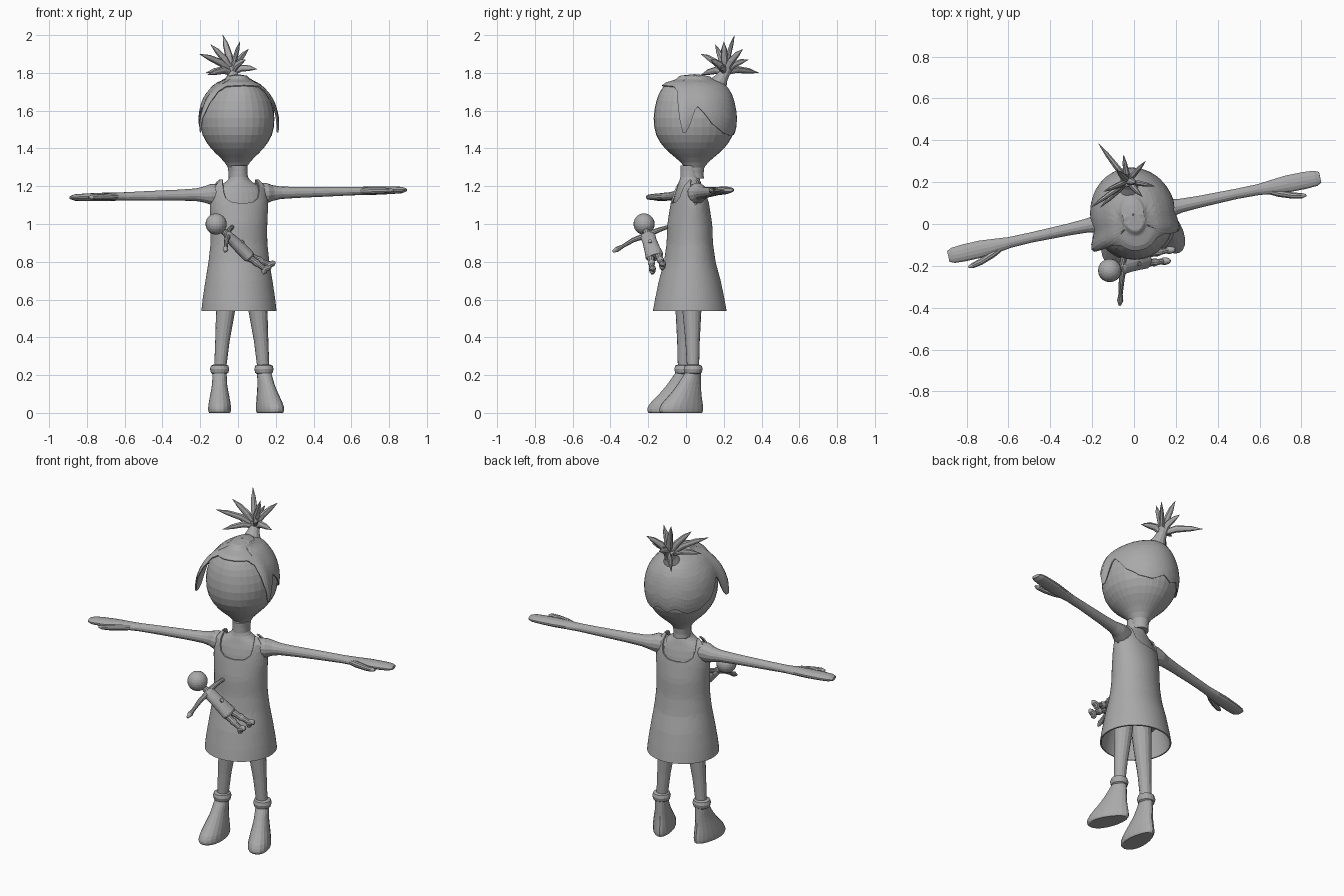
import bpy, bmesh, math
from mathutils import Vector, Matrix

if "Cube" in bpy.data.objects:
    bpy.data.objects.remove(bpy.data.objects["Cube"])

TURN = Matrix.Rotation(math.radians(12), 3, 'Z')   # whole figure is turned a little
grey = bpy.data.materials.new("plain_grey")
grey.diffuse_color = (0.4, 0.4, 0.4, 1)
grey.use_nodes = True
grey.node_tree.nodes["Principled BSDF"].inputs["Base Color"].default_value = grey.diffuse_color


def place(x, y, z, c=(0, 0)):
    return TURN @ Vector((x, y, z)) + Vector((c[0], c[1], 0))


def interp(table, t):
    """Linear lookup in rows sorted by their first value."""
    if t <= table[0][0]:
        return table[0][1:]
    for a, b in zip(table, table[1:]):
        if t <= b[0]:
            k = (t - a[0]) / (b[0] - a[0])
            return tuple(p + (q - p) * k for p, q in zip(a[1:], b[1:]))
    return table[-1][1:]


def smooth_rows(table, n):
    """Resample a table with a Catmull-Rom curve."""
    out = []
    for i in range(len(table) - 1):
        p = [Vector(table[max(0, min(len(table) - 1, i + k))]) for k in (-1, 0, 1, 2)]
        for j in range(n):
            t = j / n
            out.append(tuple(0.5 * (2 * p[1] + (p[2] - p[0]) * t
                       + (2 * p[0] - 5 * p[1] + 4 * p[2] - p[3]) * t * t
                       + (3 * p[1] - p[0] - 3 * p[2] + p[3]) * t ** 3)))
    return out + [tuple(table[-1])]


def loft(name, rings, cap=True):
    bm = bmesh.new()
    rows = [[bm.verts.new(p) for p in r] for r in rings]
    n = len(rows[0])
    for a, b in zip(rows, rows[1:]):
        for i in range(n):
            bm.faces.new((a[i], a[(i + 1) % n], b[(i + 1) % n], b[i]))
    if cap:
        bm.faces.new(rows[0])
        bm.faces.new(rows[-1])
    bmesh.ops.recalc_face_normals(bm, faces=bm.faces)
    me = bpy.data.meshes.new(name)
    bm.to_mesh(me)
    bm.free()
    me.materials.append(grey)
    ob = bpy.data.objects.new(name, me)
    bpy.context.collection.objects.link(ob)
    return ob


def lathe(name, table, c, n=32):
    """Stack of ellipses: rows of z, half width, half depth."""
    return loft(name, [[place(rx * math.sin(2 * math.pi * i / n),
                              -ry * math.cos(2 * math.pi * i / n), z, c)
                        for i in range(n)] for z, rx, ry in table])


def sweep(name, pts, sizes, side=(0, 0, 1), n=12):
    """Tube through points; sizes are (along side, across) half widths."""
    pts, side, rings = [Vector(p) for p in pts], Vector(side), []
    for i, p in enumerate(pts):
        d = (pts[min(i + 1, len(pts) - 1)] - pts[max(i - 1, 0)]).normalized()
        v = d.cross(side).normalized()
        u = v.cross(d)
        s = sizes[i] if isinstance(sizes[i], tuple) else (sizes[i], sizes[i])
        rings.append([p + u * s[0] * math.cos(2 * math.pi * k / n)
                      + v * s[1] * math.sin(2 * math.pi * k / n) for k in range(n)])
    return loft(name, rings)


def ball(name, c, r, scale=(1, 1, 1), n=20):
    rings = [[Vector(c) + Vector((scale[0] * r * math.sin(t) * math.cos(2 * math.pi * k / n),
                                  scale[1] * r * math.sin(t) * math.sin(2 * math.pi * k / n),
                                  scale[2] * r * math.cos(t))) for k in range(n)]
             for t in [0.03 + (math.pi - 0.06) * j / 12 for j in range(13)]]
    return loft(name, rings)


def thicken(ob, t):
    m = ob.modifiers.new("thickness", 'SOLIDIFY')
    m.thickness = t
    m.offset = -1


# Head and neck
HEAD_C, BODY_C = (-0.004, 0.045), (0.005, 0.02)
head = smooth_rows([(1.24, .046, .05), (1.30, .05, .052), (1.35, .088, .10), (1.40, .138, .157),
                    (1.47, .182, .203), (1.56, .196, .217), (1.65, .178, .203), (1.71, .14, .178),
                    (1.75, .095, .14), (1.775, .03, .05)], 2)
lathe("head", head, HEAD_C)

# Body under the dress
lathe("body", smooth_rows([(.66, .13, .10), (.8, .13, .1), (1.0, .135, .098), (1.13, .142, .082),
                           (1.19, .118, .066), (1.22, .075, .058), (1.25, .047, .05),
                           (1.31, .045, .05)], 2), BODY_C, 28)

# Dress: U-shaped necklines, armholes at the sides, flared open hem
dress_r = [(.54, .199, .195), (.6, .193, .184), (.7, .178, .163), (.8, .162, .135), (.9, .151, .121),
           (1.0, .151, .117), (1.1, .157, .1), (1.18, .15, .083), (1.215, .135, .065),
           (1.235, .12, .03)]
neck_z = [(0, 1.11), (22, 1.115), (36, 1.14), (44, 1.2), (50, 1.235), (62, 1.235), (70, 1.2),
          (80, 1.12), (90, 1.1)]
rings = []
for j in range(19):
    row = []
    for i in range(72):
        a = 2 * math.pi * i / 72
        fold = math.degrees(math.asin(min(1, abs(math.sin(a)))))
        z = .54 + (interp(neck_z, fold)[0] - .54) * j / 18
        rx, ry = interp(dress_r, z)
        row.append(place(rx * math.sin(a), -ry * math.cos(a), z, BODY_C))
    rings.append(row)
thicken(loft("dress", rings, cap=False), .008)

# Hair cap: fringe edge, side locks and pointed nape set by angle from the front
hair_r = [(z, rx + .009, ry + .009) for z, rx, ry in head[:-1]] + [(1.785, .05, .08), (1.793, .004, .004)]
edge_z = [(0, 1.735), (42, 1.73), (53, 1.70), (59, 1.58), (65, 1.465), (73, 1.52), (82, 1.63),
          (92, 1.59), (104, 1.53), (125, 1.48), (145, 1.465), (153, 1.475), (165, 1.50), (180, 1.47)]
rings = []
for j in range(17):
    row = []
    for i in range(90):
        a = 2 * math.pi * i / 90
        deg = math.degrees(a if a <= math.pi else 2 * math.pi - a)
        low = interp(edge_z, deg)[0]
        z = 1.793 + (low - 1.793) * (j / 16) ** 1.5
        rx, ry = interp(hair_r, z)
        drop = max(0, (1.76 - z) / .3)
        lift = (.03 if a < math.pi else .065) * math.exp(-((deg - 62) / 11) ** 2) * drop ** .8
        lift += .012 * math.exp(-(deg / 45) ** 2) * max(0, j / 16 - .6)
        row.append(place((rx + lift) * math.sin(a), -(ry + lift) * math.cos(a), z, HEAD_C))
    rings.append(row)
thicken(loft("hair", rings, cap=False), .006)

# Tied tuft of hair with spikes
root = Vector((-.03, .205, 1.80))
sweep("hair_tie", [(-.025, .17, 1.74), (-.028, .19, 1.775), root, (-.032, .213, 1.825)],
      [.05, .033, .028, .034], (1, 0, 0))
tips = [(-.17, .385, 1.80), (-.205, .08, 1.90), (-.145, .155, 1.95), (-.08, .257, 2.0),
        (.01, .2, 1.965), (.055, .30, 1.925), (.10, .18, 1.82), (-.16, .08, 1.79),
        (-.05, .33, 1.87), (.04, .13, 1.87)]
for t in tips:
    t = Vector(t)
    d = t - root
    bend = Vector((0, 0, .018))
    sweep("hair_spike", [root, root + d * .35 + bend, root + d * .7 + bend * .6, t],
          [(.016, .012), (.02, .014), (.015, .01), .001], (.3, .2, 1), 8)

for s, label in ((-1, "right"), (1, "left")):
    # Arm running into a flat mitten hand, with a thumb
    def arm_pt(x, y=0, s=s):
        return place(s * x, y, 1.16 + .0225 * s * x, (0, .04))
    arm = [(.08, .05, .05, -.015), (.15, .055, .05, -.01), (.185, .042, .042, 0), (.23, .033, .034, 0),
           (.32, .029, .029, 0), (.5, .025, .025, 0), (.61, .022, .027, -.002), (.68, .022, .036, -.004),
           (.75, .022, .042, -.004), (.83, .02, .042, -.005), (.885, .017, .038, -.006),
           (.908, .009, .027, -.006)]
    sweep(label + "_arm", [arm_pt(a[0], a[3]) for a in arm], [(a[1], a[2]) for a in arm], n=14)
    sweep(label + "_thumb", [arm_pt(.64, -.012), arm_pt(.70, -.04), arm_pt(.76, -.063),
                             arm_pt(.805, -.074), arm_pt(.825, -.076)],
          [.015, .018, .016, .013, .006], n=10)

    # Leg
    def leg_pt(x, y, z, s=s):
        return place(s * x, y, z, (.02, .013))
    sweep(label + "_leg", [leg_pt(.07, 0, .74), leg_pt(.088, 0, .54), leg_pt(.105, 0, .38),
                           leg_pt(.12, 0, .2)], [.062, .05, .038, .03], (1, 0, 0), 16)
    # Boot cuff
    sweep(label + "_cuff", [leg_pt(.12, 0, z) for z in (.255, .25, .232, .212, .205)],
          [.034, .046, .051, .046, .036], (1, 0, 0), 18)
    # Boot: ellipses sliding forward toward the toe, splayed outward
    splay, rings = math.radians(12) * s, []
    for z, cy, rx, ry in smooth_rows([(.215, 0, .037, .042), (.15, -.022, .039, .066),
                                      (.10, -.042, .046, .088), (.05, -.062, .053, .116),
                                      (.02, -.068, .055, .125), (.005, -.068, .053, .122),
                                      (0, -.068, .049, .116)], 2):
        row = []
        for i in range(20):
            a = 2 * math.pi * i / 20
            y = cy + ry * math.sin(a)
            x = rx * math.cos(a) * (1 - 1.5 * y)
            row.append(leg_pt(s * (s * .12 + x * math.cos(splay) - y * math.sin(splay)),
                              x * math.sin(splay) + y * math.cos(splay), max(z, 0)))
        rings.append(row)
    loft(label + "_boot", rings)

# Small doll held against the dress, lying diagonally
ball("doll_head", (-.116, -.222, 1.0), .056)
chest, hip, across = Vector((-.06, -.205, .945)), Vector((.062, -.165, .825)), Vector((0, 1, .25))
sweep("doll_neck", [(-.09, -.215, .975), chest], [.016, .018], across, 10)
sweep("doll_torso", [chest.lerp(hip, t) for t in (-.06, .05, .3, .65, .95, 1.02)],
      [(.018, .014), (.04, .024), (.038, .03), (.042, .033), (.048, .033), (.04, .026)], across, 16)
front = (hip - chest).cross(across).normalized()
front = front if front.x > 0 else -front
spot = chest.lerp(hip, .5)
sweep("doll_button", [spot + front * .025, spot + front * .037], [.011, .011], across, 12)
sweep("doll_outer_arm", [(-.055, -.225, .935), (-.06, -.28, .915), (-.064, -.335, .882),
                         (-.066, -.365, .866), (-.068, -.388, .853)],
      [.016, .013, .010, .015, .006], (1, 0, 0), 10)
sweep("doll_inner_arm", [(-.055, -.19, .95), (-.045, -.14, .97), (-.03, -.095, .985)],
      [.016, .013, .010], (1, 0, 0), 10)
for start, foot in (((.055, -.188, .825), (.142, -.178, .762)), ((.06, -.145, .832), (.165, -.125, .785))):
    a, b = Vector(start), Vector(foot)
    sweep("doll_leg", [a.lerp(b, t) for t in (0, .35, .5, .65, 1)],
          [.021, .017, .02, .015, .014], across, 10)
    toe = b + Vector((.022, .002, .008))
    sweep("doll_shoe", [b + Vector((-.012, 0, -.024)), b + Vector((-.004, 0, -.018)), b, toe,
                        toe + Vector((.01, 0, .008))], [.008, .015, .019, .015, .005], across, 10)
